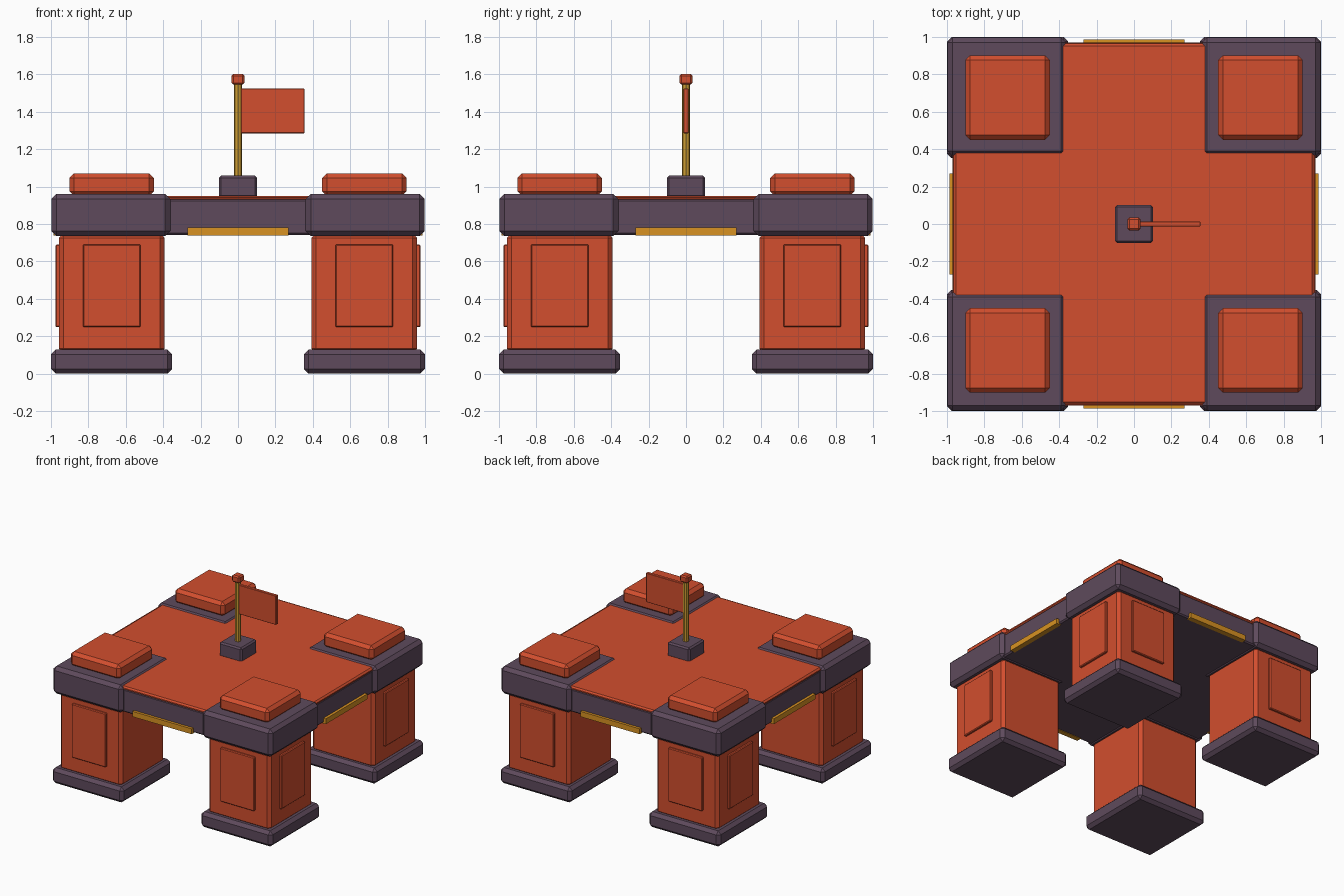
import bpy, bmesh, math

if "Cube" in bpy.data.objects:
    bpy.data.objects.remove(bpy.data.objects["Cube"])

def lin(c):
    c /= 255
    return c / 12.92 if c <= 0.04045 else ((c + 0.055) / 1.055) ** 2.4

def material(name, r, g, b):
    m = bpy.data.materials.new(name)
    m.diffuse_color = (lin(r), lin(g), lin(b), 1)
    m.use_nodes = True
    m.node_tree.nodes["Principled BSDF"].inputs["Base Color"].default_value = m.diffuse_color
    return m

RED = material("brick red", 210, 78, 46)
PURPLE = material("dusky purple", 94, 74, 92)
GOLD = material("gold", 216, 146, 34)
BRASS = material("brass", 204, 156, 50)

def finish(name, bm, mat, bevel):
    if bevel:
        edges = [e for e in bm.edges]
        bmesh.ops.bevel(bm, geom=edges, offset=bevel, segments=1, affect='EDGES')
    me = bpy.data.meshes.new(name)
    bm.to_mesh(me)
    bm.free()
    me.materials.append(mat)
    ob = bpy.data.objects.new(name, me)
    bpy.context.collection.objects.link(ob)
    return ob

def box(name, x, y, z, mat, bevel=0.0):
    """Chamfered box from (min, max) ranges."""
    bm = bmesh.new()
    bmesh.ops.create_cube(bm, size=1)
    for v in bm.verts:
        for i, r in enumerate((x, y, z)):
            v.co[i] = r[0] if v.co[i] < 0 else r[1]
    return finish(name, bm, mat, bevel)

def span(s, a, b):
    return tuple(sorted((s * a, s * b)))

# Deck: dark slab with a red surface
box("deck_slab", (-.965, .965), (-.965, .965), (.742, .932), PURPLE, .01)
box("deck_surface", (-.97, .97), (-.97, .97), (.925, .951), RED, .018)

# Four corner pillars
for sx, nx in ((-1, "left"), (1, "right")):
    for sy, ny in ((-1, "front"), (1, "back")):
        n = f"{ny}_{nx}_"
        def part(label, a, b, z, mat, bevel):
            box(n + label, span(sx, a, b), span(sy, a, b), z, mat, bevel)
        part("foot", .352, 1.0, (0, .128), PURPLE, .025)
        part("leg", .392, .957, (.11, .75), RED, .024)
        part("cap", .362, .997, (.735, .961), PURPLE, .027)
        part("top_pad", .45, .902, (.95, 1.071), RED, .025)
        # Raised panels on the two outer faces
        box(n + "panel_y", span(sx, .52, .83), span(sy, .94, .976), (.248, .69), RED, .006)
        box(n + "panel_x", span(sx, .94, .976), span(sy, .52, .83), (.248, .69), RED, .006)

# Gold trim strips under each deck edge
for s, ny, nx in ((-1, "front", "left"), (1, "back", "right")):
    box(ny + "_trim", (-.27, .27), span(s, .945, .987), (.738, .782), GOLD)
    box(nx + "_trim", span(s, .945, .987), (-.27, .27), (.738, .782), GOLD)

# Flag with base, pole and finial
box("flag_base", (-.102, .102), (-.102, .102), (.94, 1.058), PURPLE, .012)
bm = bmesh.new()
bmesh.ops.create_cone(bm, cap_ends=True, segments=8, radius1=.022, radius2=.022, depth=.52)
bmesh.ops.translate(bm, verts=bm.verts, vec=(0, 0, 1.3))
finish("flag_pole", bm, BRASS, 0)
box("finial", (-.035, .035), (-.035, .035), (1.545, 1.602), RED, .01)
box("flag", (.015, .355), (-.013, .013), (1.285, 1.525), RED, .003)
